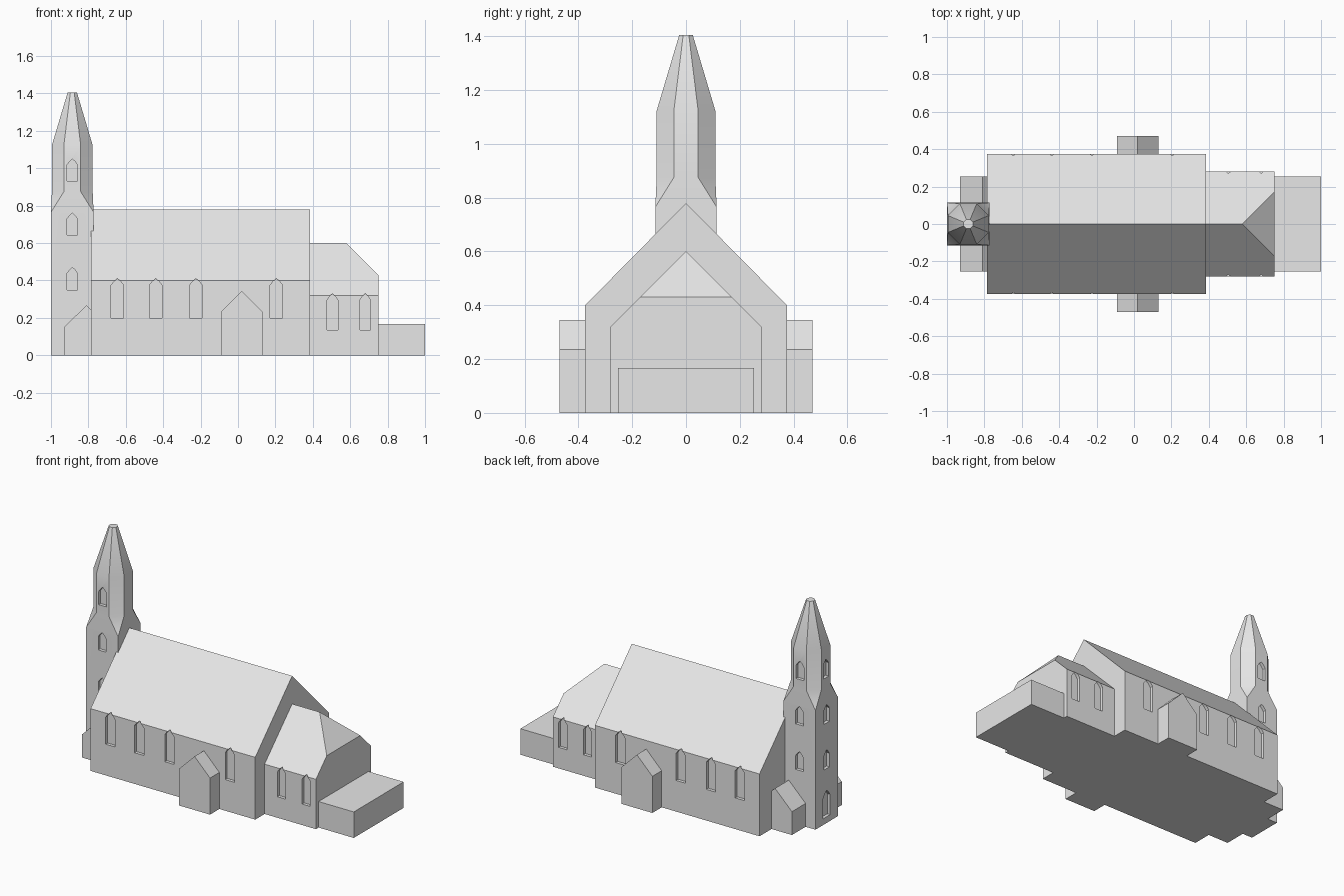
import bpy, bmesh, math
from mathutils import Matrix, Vector

if "Cube" in bpy.data.objects:
    bpy.data.objects.remove(bpy.data.objects["Cube"])

stone = bpy.data.materials.new("pale_grey_stone")
stone.diffuse_color = (0.8, 0.8, 0.8, 1)
stone.use_nodes = True
stone.node_tree.nodes["Principled BSDF"].inputs["Base Color"].default_value = stone.diffuse_color


def finish(bm, name):
    bmesh.ops.recalc_face_normals(bm, faces=bm.faces)
    me = bpy.data.meshes.new(name)
    bm.to_mesh(me)
    bm.free()
    me.materials.append(stone)
    ob = bpy.data.objects.new(name, me)
    bpy.context.collection.objects.link(ob)
    return ob


def extrude(bm, points, offset):
    """Prism from a flat outline pushed along offset."""
    face = bm.faces.new([bm.verts.new(p) for p in points])
    new = bmesh.ops.extrude_face_region(bm, geom=[face])["geom"]
    bmesh.ops.translate(bm, vec=offset, verts=[v for v in new if isinstance(v, bmesh.types.BMVert)])


def gable(half, eave, ridge):
    return [(-half, 0), (half, 0), (half, eave), (0, ridge), (-half, eave)]


def gabled_block(x0, x1, half, eave, ridge):
    """Gabled block with its ridge along x."""
    bm = bmesh.new()
    extrude(bm, [(x0, u, z) for u, z in gable(half, eave, ridge)], (x1 - x0, 0, 0))
    return bm


def cross_porch(name, x, half, eave, ridge, y0, y1):
    """Gabled porch with its ridge along y."""
    bm = bmesh.new()
    extrude(bm, [(x + u, y0, z) for u, z in gable(half, eave, ridge)], (0, y1 - y0, 0))
    return finish(bm, name)


def recess(bm, centre, angle, wall, width, z0, spring, top, depth=0.02):
    """Pointed window cutter in the wall facing -y, turned by angle."""
    w = width / 2
    outline = [(-w, z0), (w, z0), (w, spring), (w * 0.5, spring + (top - spring) * 0.6), (0, top),
               (-w * 0.5, spring + (top - spring) * 0.6), (-w, spring)]
    turn = Matrix.Translation(Vector(centre)) @ Matrix.Rotation(angle, 4, 'Z')
    pts = [turn @ Vector((u, -wall + depth, z)) for u, z in outline]
    push = Matrix.Rotation(angle, 3, 'Z') @ Vector((0, -depth - 0.05, 0))
    extrude(bm, pts, push)


def cut(ob, bm):
    """Carve the window cutters out of a part."""
    cutter = finish(bm, "window_cutter")
    cutter.hide_render = True
    mod = ob.modifiers.new("windows", 'BOOLEAN')
    mod.operation, mod.solver, mod.object = 'DIFFERENCE', 'EXACT', cutter
    bpy.context.view_layer.objects.active = ob
    bpy.ops.object.modifier_apply(modifier=mod.name)
    bpy.data.objects.remove(cutter)


# nave with four windows on each long side
nave = finish(gabled_block(-0.785, 0.385, 0.375, 0.4, 0.78), "nave")
bm = bmesh.new()
for x in (-0.645, -0.44, -0.225, 0.205):
    recess(bm, (x, 0, 0), 0, 0.375, 0.066, 0.2, 0.375, 0.41)
    recess(bm, (x, 0, 0), math.pi, 0.375, 0.066, 0.2, 0.375, 0.41)
cut(nave, bm)

# chancel with half-hipped end
bm = gabled_block(0.38, 0.75, 0.28, 0.32, 0.6)
cut_geom = bmesh.ops.bisect_plane(bm, geom=bm.verts[:] + bm.edges[:] + bm.faces[:], plane_co=(0.58, 0, 0.6),
                                  plane_no=(1, 0, 1), clear_outer=True)["geom_cut"]
bmesh.ops.holes_fill(bm, edges=[e for e in bm.edges if e.is_boundary])
chancel = finish(bm, "chancel")
bm = bmesh.new()
for x in (0.505, 0.68):
    recess(bm, (x, 0, 0), 0, 0.28, 0.058, 0.135, 0.295, 0.33)
    recess(bm, (x, 0, 0), math.pi, 0.28, 0.058, 0.135, 0.295, 0.33)
cut(chancel, bm)

# low flat-roofed vestry
bm = bmesh.new()
extrude(bm, [(0.745, -0.253, 0), (1, -0.253, 0), (1, 0.253, 0), (0.745, 0.253, 0)], (0, 0, 0.167))
finish(bm, "vestry")

# side porches and the annexes beside the tower
for side, s in (("front", -1), ("back", 1)):
    cross_porch(side + "_porch", 0.02, 0.11, 0.235, 0.345, s * 0.36, s * 0.47)
    cross_porch(side + "_tower_annex", -0.81, 0.12, 0.15, 0.268, s * 0.10, s * 0.253)

# tower: square shaft, broach, octagonal belfry and blunt spire
cx, half = -0.886, 0.114
bm = bmesh.new()


def ring(count, apothem, z, shift):
    r = apothem / math.cos(math.pi / count)
    return [bm.verts.new((cx + r * math.cos(a), r * math.sin(a), z))
            for a in (2 * math.pi * (i + shift) / count for i in range(count))]


def bridge(a, b):
    for i in range(len(a)):
        j = (i + 1) % len(a)
        bm.faces.new((a[i], a[j], b[j], b[i]))


base, shoulder = ring(4, half, 0, 0.5), ring(4, half, 0.765, 0.5)
octs = [ring(8, 0.109, 0.875, 0.5), ring(8, 0.109, 1.123, 0.5), ring(8, 0.025, 1.405, 0.5)]
bridge(base, shoulder)
low = octs[0]
for i in range(4):
    a, b = 2 * i, 2 * i + 1
    bm.faces.new((shoulder[i], low[b], low[a]))
    bm.faces.new((shoulder[i], shoulder[(i + 1) % 4], low[(b + 1) % 8], low[b]))
bridge(octs[0], octs[1])
bridge(octs[1], octs[2])
bm.faces.new(octs[2])
bm.faces.new(base[::-1])
tower = finish(bm, "tower")

# tower windows on front, west and back, plus the west door
bm = bmesh.new()
for angle in (0, -math.pi / 2, math.pi):
    for wall, z0, spring, top in ((half, 0.35, 0.438, 0.47), (half, 0.643, 0.73, 0.76), (0.109, 0.932, 1.018, 1.05)):
        recess(bm, (cx, 0, 0), angle, wall, 0.055, z0, spring, top)
recess(bm, (cx, 0, 0), -math.pi / 2, half, 0.07, 0.04, 0.17, 0.21)
cut(tower, bm)
bpy.ops.object.select_all(action='DESELECT')
tower.select_set(True)
bpy.context.view_layer.objects.active = tower
bpy.ops.object.shade_smooth_by_angle(angle=math.radians(30))
